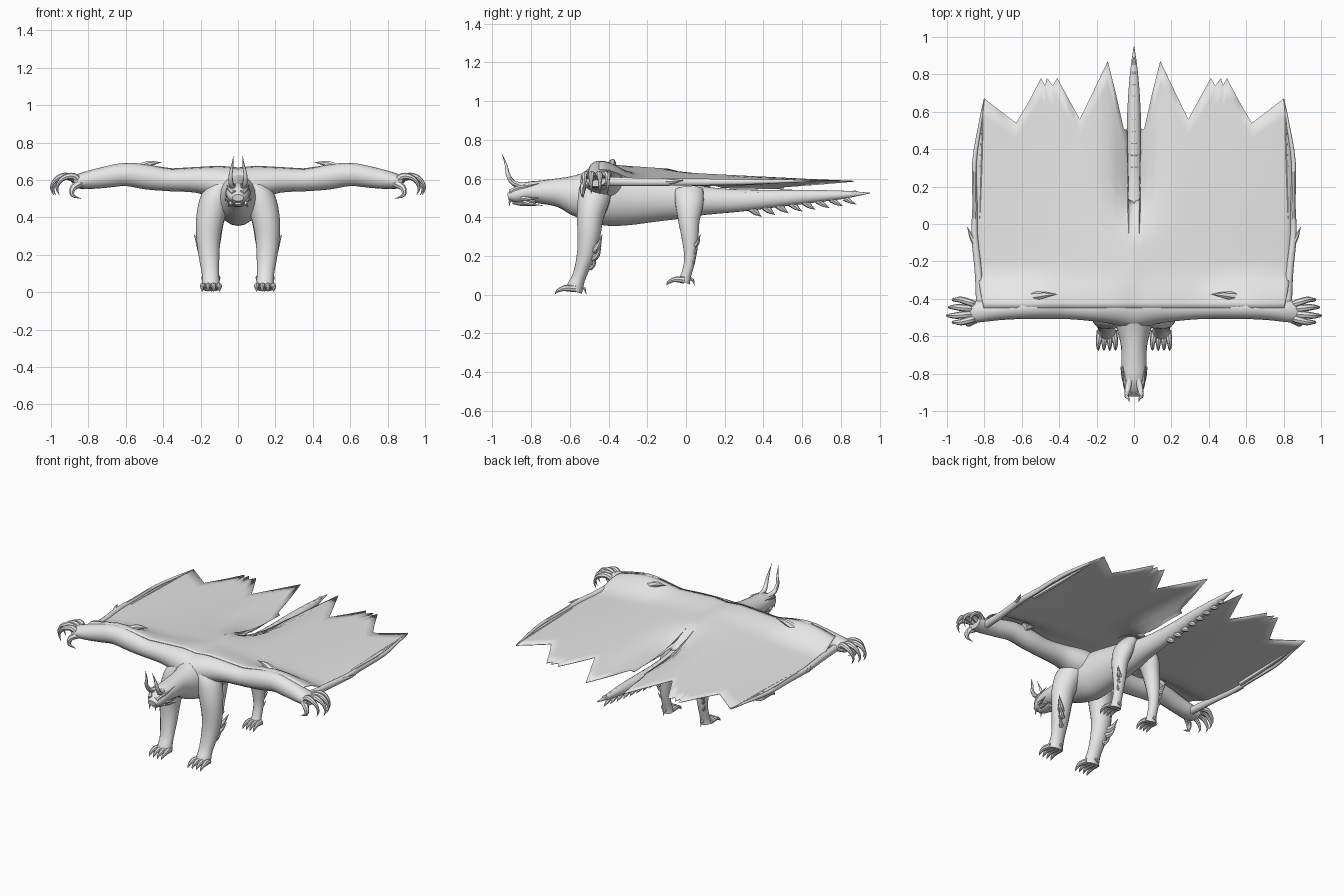
import bpy, bmesh, math
from mathutils import Vector

skin = bpy.data.materials.new("light_grey")
skin.diffuse_color = (0.8, 0.8, 0.8, 1)


def finish(name, bm, mirror=False, angle=40):
    bmesh.ops.recalc_face_normals(bm, faces=bm.faces)
    mesh = bpy.data.meshes.new(name)
    bm.to_mesh(mesh)
    bm.free()
    mesh.materials.append(skin)
    ob = bpy.data.objects.new(name, mesh)
    bpy.context.collection.objects.link(ob)
    bpy.ops.object.select_all(action='DESELECT')
    ob.select_set(True)
    bpy.context.view_layer.objects.active = ob
    bpy.ops.object.shade_smooth_by_angle(angle=math.radians(angle))
    if mirror:
        ob.modifiers.new("Mirror", 'MIRROR')
    return ob


def spline(points, steps):
    """Catmull-Rom through tuples of any length."""
    p = [Vector(q) for q in points]
    p = [2 * p[0] - p[1]] + p + [2 * p[-1] - p[-2]]
    out = []
    for i in range(1, len(p) - 2):
        a, b, c, d = p[i - 1:i + 3]
        for k in range(steps):
            t = k / steps
            out.append(0.5 * (2 * b + (c - a) * t + (2 * a - 5 * b + 4 * c - d) * t * t
                              + (3 * b - a - 3 * c + d) * t ** 3))
    return out + [p[-2]]


def tube(bm, points, sides=12, ref=(0, 0, 1), steps=3):
    """Elliptical loft; each point is (x, y, z, half width, half height)."""
    pts = spline(points, steps)
    pos = [Vector(q[:3]) for q in pts]
    rings = []
    for i, q in enumerate(pts):
        t = (pos[min(i + 1, len(pos) - 1)] - pos[max(i - 1, 0)]).normalized()
        side = t.cross(Vector(ref)).normalized()
        up = side.cross(t)
        w, h = max(q[3], .001), max(q[4], .001)
        rings.append([bm.verts.new(pos[i] + side * w * math.cos(a) + up * h * math.sin(a))
                      for a in (2 * math.pi * k / sides for k in range(sides))])
    for a, b in zip(rings, rings[1:]):
        for k in range(sides):
            n = (k + 1) % sides
            bm.faces.new((a[k], a[n], b[n], b[k]))
    bm.faces.new(rings[0])
    bm.faces.new(rings[-1])


def horn(bm, path, r, ref=(0, 0, 1), sides=7):
    """Curved spike that tapers from radius r to a point."""
    n = len(path) - 1
    tube(bm, [(*p, r * (1 - i / n) ** .7, r * (1 - i / n) ** .7) for i, p in enumerate(path)],
         sides, ref, 3)


def smooth(a, b, v):
    t = min(max((v - a) / (b - a), 0), 1)
    return t * t * (3 - 2 * t)


# Body from snout to tail tip: (y, z, half width, half height)
body = [(-.92, .505, .03, .018), (-.88, .513, .053, .042), (-.82, .53, .064, .052),
        (-.75, .53, .068, .06), (-.65, .527, .07, .077), (-.55, .512, .095, .115),
        (-.42, .508, .12, .15), (-.3, .503, .11, .145), (-.15, .497, .095, .12),
        (0, .49, .08, .095), (.1, .485, .065, .073), (.3, .487, .045, .056),
        (.6, .505, .036, .037), (.8, .515, .022, .022), (.95, .525, .002, .002)]
bm = bmesh.new()
tube(bm, [(0, *p) for p in body], 20)
finish("body", bm)

# Tail spikes below and overlapping scales above
bm = bmesh.new()
for i in range(8):
    y = .33 + i * .07
    s = 1 - i * .06
    zc = .49 + (y - .3) * .05
    h = .052 * (1 - (y - .3) * .9)
    horn(bm, [(0, y, zc - h * .6), (0, y + .03, zc - h - .014 * s), (0, y + .06, zc - h - .038 * s)], .028 * s)
finish("tail_spikes", bm)
bm = bmesh.new()
for i in range(13):
    y = .08 + i * .062
    r = .05 * (1 - i / 17)
    zt = .49 + (y - .1) * .04
    tube(bm, [(0, y, zt, r * .8, r * .8), (0, y + .05, zt + .004, r * .98, r * 1.12),
              (0, y + .085, zt + .03 * (1 - i / 14), .003, .003)], 10, steps=1)
finish("tail_scales", bm, angle=25)

# Horns, brows, cheeks and jaw fangs
bm = bmesh.new()
horn(bm, [(.022, -.83, .56), (.035, -.89, .575), (.04, -.92, .62), (.032, -.93, .67), (.024, -.952, .73)], .018, (1, 0, 0), 9)
finish("horns", bm, True)
bm = bmesh.new()
horn(bm, [(.02, -.905, .53), (.04, -.87, .55), (.052, -.82, .56), (.06, -.76, .575)], .016)
horn(bm, [(.045, -.85, .50), (.06, -.81, .495), (.072, -.76, .50)], .014)
horn(bm, [(.035, -.84, .48), (.045, -.8, .468), (.055, -.74, .46)], .014)
horn(bm, [(.02, -.905, .495), (.022, -.912, .475), (.02, -.91, .455)], .007, (0, 1, 0))
finish("face_spikes", bm, True)
bm = bmesh.new()
tube(bm, [(0, -.895, .478, .018, .01), (0, -.85, .475, .035, .018), (0, -.78, .485, .045, .03)], 10)
finish("lower_jaw", bm)

# Front legs: half width is sideways, half height is front to back
bm = bmesh.new()
tube(bm, [(.07, -.46, .58, .05, .08), (.12, -.475, .5, .078, .085), (.148, -.495, .40, .075, .07),
          (.158, -.502, .3, .066, .06), (.155, -.518, .2, .056, .048), (.147, -.55, .1, .046, .036),
          (.145, -.57, .05, .047, .042), (.145, -.58, .018, .05, .045)], 14, (0, 1, 0))
finish("front_legs", bm, True)

# Hind legs
bm = bmesh.new()
tube(bm, [(.06, .015, .54, .04, .075), (.10, .018, .47, .055, .075), (.125, .015, .38, .05, .056),
          (.135, .022, .28, .043, .043), (.14, .02, .18, .033, .03), (.14, 0, .1, .032, .027),
          (.14, -.012, .065, .038, .035)], 14, (0, 1, 0))
finish("hind_legs", bm, True)

# Toes with curved claws, and heel spurs
bm = bmesh.new()
for cy, cz, s in ((-.57, .03, 1), (-.01, .075, .85)):
    for k in range(4):
        d = (k - 1.5) / 1.5
        x = .145 + d * .036 * s
        tip = x + d * .01 * s
        tube(bm, [(x, cy, cz, .018, .018), (x + d * .006, cy - .045 * s, cz + .004, .017 * s, .017 * s),
                  (tip, cy - .07 * s, cz, .013 * s, .013 * s),
                  (tip, cy - .095 * s, cz - .012, .008, .008), (tip, cy - .107 * s, cz - .027, .001, .001)], 8)
    horn(bm, [(.14, cy + .02, cz + .01), (.14, cy + .045, cz), (.14, cy + .055, cz - .028)], .012)
finish("toes", bm, True)

# Spikes at the elbows and hocks
bm = bmesh.new()
for x, y, z, s in ((.175, -.485, .23, 1), (.175, -.48, .19, .8), (.165, -.495, .14, .6),
                   (.145, .035, .25, .75), (.145, .03, .21, .6), (.145, .025, .16, .5)):
    horn(bm, [(x, y, z), (x + .03 * s, y + .03 * s, z + .02 * s), (x + .06 * s, y + .052 * s, z + .08 * s)], .026 * s)
finish("leg_spikes", bm, True)

# Wing arms, thick at the shoulder
arm = [(.0, -.435, .565, .13, .10), (.1, -.435, .585, .105, .09), (.22, -.445, .6, .075, .068),
       (.36, -.445, .6, .063, .06), (.48, -.445, .615, .063, .066), (.6, -.45, .63, .058, .062),
       (.72, -.46, .613, .054, .056), (.82, -.467, .597, .058, .046), (.88, -.47, .59, .057, .032)]
bm = bmesh.new()
tube(bm, arm, 16)
finish("wing_arms", bm, True)

# Hand fingers, thumb and elbow spike on each wing
bm = bmesh.new()
for y0, y1, l in ((-.435, -.405, .97), (-.455, -.445, .99), (-.48, -.49, 1), (-.5, -.525, .97)):
    x = l - 1
    tube(bm, [(.85, y0, .595, .02, .022), (.91 + x, (y0 + y1) / 2, .62, .019, .02),
              (.955 + x, y1, .615, .015, .017), (.985 + x, y1, .59, .011, .011),
              (.998 + x, y1, .555, .007, .007), (.985 + x, y1, .52, .001, .001)], 8, (0, 1, 0))
horn(bm, [(.84, -.5, .585), (.88, -.53, .56), (.885, -.535, .52), (.84, -.53, .5)], .024, (0, 1, 0))
horn(bm, [(.55, -.39, .65), (.48, -.38, .685), (.41, -.375, .695)], .028)
finish("wing_hands", bm, True)


def wing_z(x, y):
    """Membrane height: rises onto the arm and dips to the tail root."""
    t = min(max((y + .4) / 1.1, 0), 1)
    z = .587 + .085 * max(1 - x / .85, 0) * (1 - .88 * t)
    for a, b in zip(arm, arm[1:]):
        if a[0] <= x <= b[0]:
            f = (x - a[0]) / (b[0] - a[0])
            top = (a[2] + a[4]) * (1 - f) + (b[2] + b[4]) * f + .002
            z += (top - z) * (1 - smooth(-.43, -.24, y))
    dip = max(1 - x / .17, 0) ** 1.3 * smooth(-.1, .22, y)
    return z + (.525 - z) * dip


# Wing membrane: columns of (x, rear edge y), filled from the arm backwards
cols = [(0, .12), (.028, .13), (.036, .5), (.055, .51), (.095, .69), (.14, .87), (.215, .715), (.29, .56),
        (.35, .67), (.41, .78), (.435, .74), (.465, .78), (.475, .74), (.497, .78), (.56, .66),
        (.63, .54), (.715, .605), (.8, .67)]
fronts = [-.45, -.42, -.39, -.35, -.31, -.26, -.2]
rows = 9
bm = bmesh.new()
grid = []
for x, rear in cols:
    ys = fronts + [-.2 + (rear + .2) * j / rows for j in range(1, rows + 1)]
    grid.append([bm.verts.new((x, y, wing_z(x, y))) for y in ys])
# Bowed outer edge
edge = []
for y in fronts + [-.2 + .87 * j / rows for j in range(1, rows + 1)]:
    s = min(max((y + .44) / 1.11, 0), 1)
    edge.append(bm.verts.new((.803 + .053 * max(math.sin(math.pi * s), 0) ** .7, y, .585 if y > -.3 else wing_z(.81, y))))
grid.append(edge)
for a, b in zip(grid, grid[1:]):
    for j in range(len(a) - 1):
        bm.faces.new((a[j], b[j], b[j + 1], a[j + 1]))
wing = finish("wing_membranes", bm, True)
solid = wing.modifiers.new("Thickness", 'SOLIDIFY')
solid.thickness = .004

# Outer wing fingers and wrist spurs
bm = bmesh.new()
tube(bm, [(.82, -.44, .587, .024, .026), (.832, -.25, .582, .02, .022), (.852, -.06, .582, .018, .02),
          (.85, .1, .582, .014, .018), (.853, .33, .583, .012, .014), (.825, .52, .586, .009, .009),
          (.801, .67, .588, .002, .002)], 10)
tube(bm, [(.825, .03, .575, .012, .014), (.818, .3, .578, .01, .013), (.808, .62, .588, .002, .002)], 8)
horn(bm, [(.85, -.1, .584), (.872, -.06, .586), (.892, -.015, .59)], .018)
finish("wing_fingers", bm, True)
